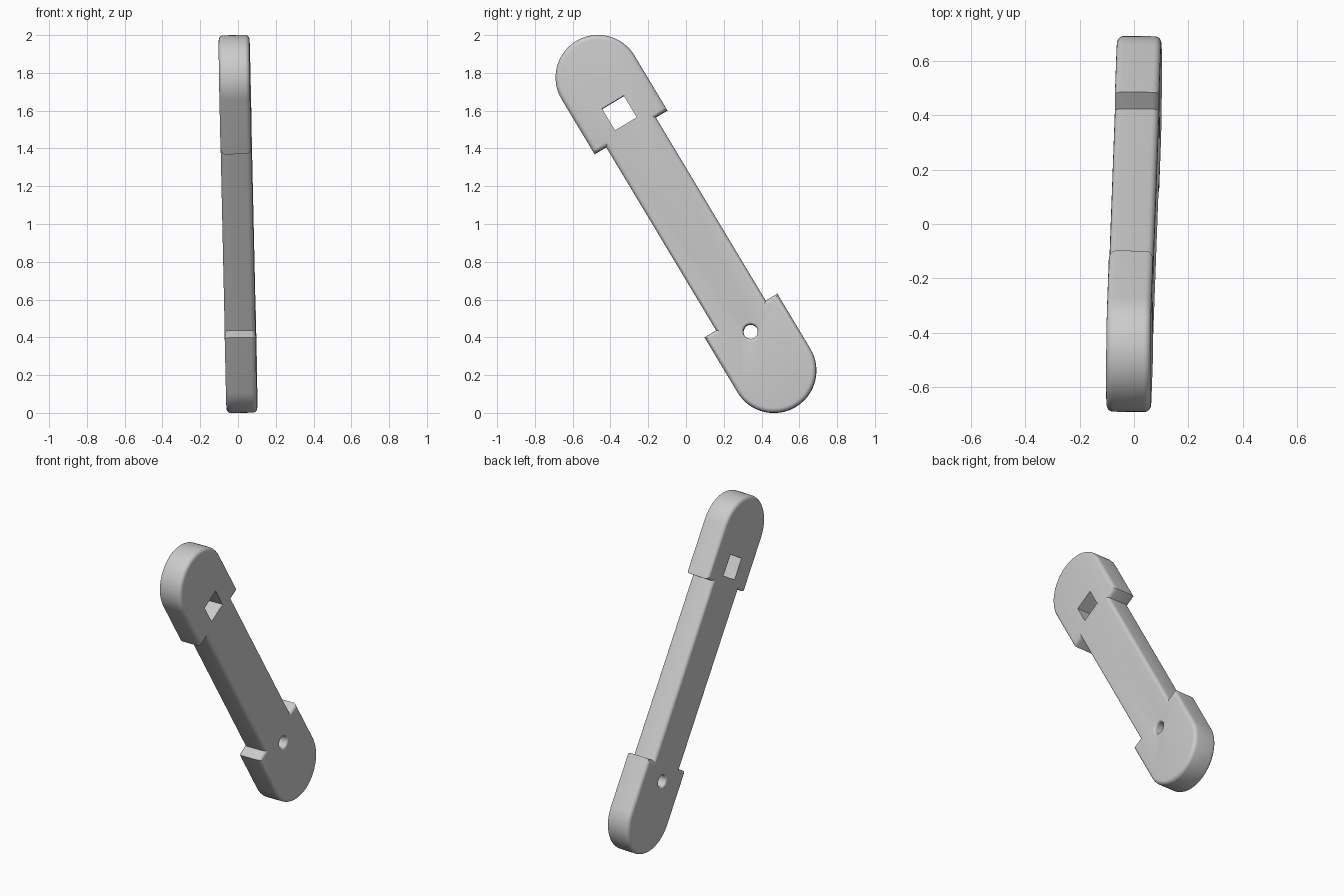
import bpy, bmesh, math
from mathutils import Matrix, Vector

cube = bpy.data.objects.get("Cube")
if cube:
    bpy.data.objects.remove(cube, do_unlink=True)

# Dimensions in the link's own frame: x across, y along, z through the thickness
RADIUS = 0.225
CENTRE = 0.904      # distance from the middle to each rounded end's centre
SHOULDER = 0.566    # where the wide ends step down to the bar
BAR = 0.153         # half width of the bar
DEPTH = 0.163
FILLET = 0.025

# Leaning pose, standing on the ground
along = Vector((-0.019, -0.5145, 0.8575)).normalized()
across = Vector((0, 0.8575, 0.5145)).normalized()
through = across.cross(along)
pose = Matrix((across, along, through)).transposed().to_4x4()
pose.translation = (0, 0, 1)

grey = bpy.data.materials.new("plain grey")
grey.use_nodes = True
colour = (0.6, 0.6, 0.6, 1)
grey.diffuse_color = colour
grey.node_tree.nodes["Principled BSDF"].inputs["Base Color"].default_value = colour


def add_object(name, bm):
    bmesh.ops.recalc_face_normals(bm, faces=bm.faces)
    mesh = bpy.data.meshes.new(name)
    bm.to_mesh(mesh)
    bm.free()
    mesh.materials.append(grey)
    obj = bpy.data.objects.new(name, mesh)
    bpy.context.collection.objects.link(obj)
    obj.matrix_world = pose
    return obj


# Link: outline of one end, turned half a circle for the other
half = [(BAR, SHOULDER), (RADIUS, SHOULDER)]
steps = 32
for i in range(steps + 1):
    a = math.pi * i / steps
    half.append((RADIUS * math.cos(a), CENTRE + RADIUS * math.sin(a)))
half += [(-RADIUS, SHOULDER), (-BAR, SHOULDER)]
outline = half + [(-x, -y) for x, y in half]

bm = bmesh.new()
face = bm.faces.new([bm.verts.new((x, y, -DEPTH / 2)) for x, y in outline])
ext = bmesh.ops.extrude_face_region(bm, geom=[face])
bmesh.ops.translate(bm, vec=(0, 0, DEPTH),
                    verts=[v for v in ext["geom"] if isinstance(v, bmesh.types.BMVert)])
bmesh.ops.recalc_face_normals(bm, faces=bm.faces)
rims = [e for e in bm.edges if abs(e.verts[0].co.z - e.verts[1].co.z) < 0.001]
bmesh.ops.bevel(bm, geom=rims, offset=FILLET, offset_type='OFFSET',
                segments=5, profile=0.5, affect='EDGES', clamp_overlap=False)
link = add_object("link_arm", bm)

# Square hole cutter
bm = bmesh.new()
bmesh.ops.create_cube(bm, size=1, matrix=Matrix.Translation((0, 0.684, 0))
                      @ Matrix.Diagonal((0.134, 0.134, 0.4, 1)))
square = add_object("square_hole_cutter", bm)

# Round hole cutter with flared mouths
HOLE, FLARE = 0.038, 0.014
profile = []
for i in range(6):
    a = math.pi / 2 * i / 5
    profile.append((HOLE + FLARE * (1 - math.cos(a)),
                    DEPTH / 2 - FLARE + FLARE * math.sin(a)))
profile.append((HOLE + FLARE, DEPTH))
profile = [(r, -z) for r, z in reversed(profile)] + profile
bm = bmesh.new()
sides = 32
rings = [[bm.verts.new((r * math.cos(math.tau * k / sides),
                        -0.666 + r * math.sin(math.tau * k / sides), z))
          for k in range(sides)] for r, z in profile]
for low, high in zip(rings, rings[1:]):
    for k in range(sides):
        n = (k + 1) % sides
        bm.faces.new((low[k], low[n], high[n], high[k]))
bm.faces.new(rings[0])
bm.faces.new(rings[-1])
bore = add_object("round_hole_cutter", bm)

# Cut both holes
bpy.ops.object.select_all(action='DESELECT')
bpy.context.view_layer.objects.active = link
link.select_set(True)
for cutter in (square, bore):
    mod = link.modifiers.new(cutter.name, 'BOOLEAN')
    mod.operation = 'DIFFERENCE'
    mod.solver = 'EXACT'
    mod.object = cutter
    bpy.ops.object.modifier_apply(modifier=mod.name)
    bpy.data.objects.remove(cutter, do_unlink=True)
bpy.ops.object.shade_smooth_by_angle(angle=math.radians(35))
